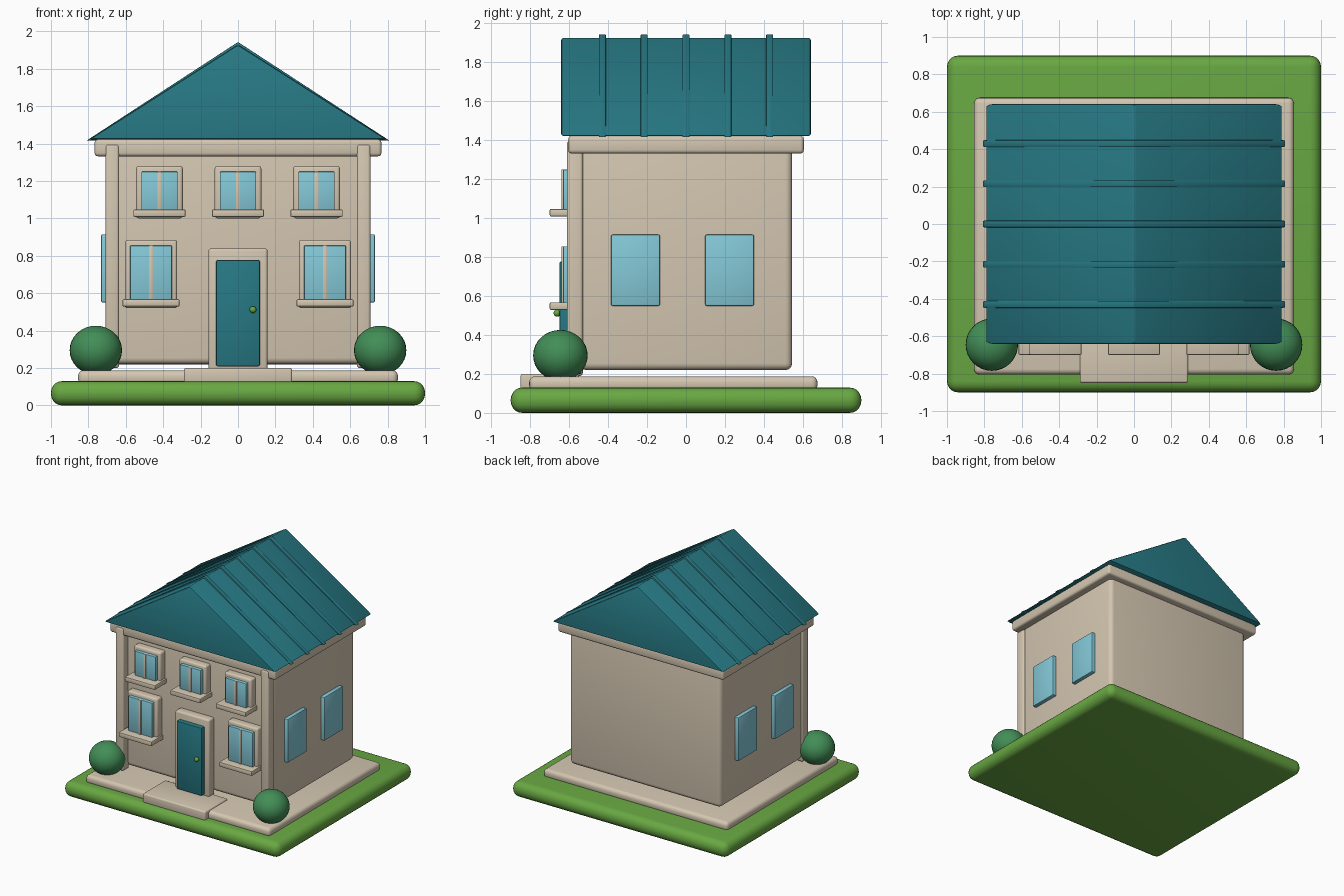
import bpy, math

if "Cube" in bpy.data.objects:
    bpy.data.objects.remove(bpy.data.objects["Cube"])


def material(name, rgb):
    m = bpy.data.materials.new(name)
    m.use_nodes = True
    m.diffuse_color = (*rgb, 1)
    m.node_tree.nodes["Principled BSDF"].inputs["Base Color"].default_value = (*rgb, 1)
    return m


STONE = material("warm stone", (0.66, 0.57, 0.44))
TEAL = material("teal", (0.02, 0.19, 0.23))
GLASS = material("sky glass", (0.23, 0.58, 0.68))
GRASS = material("grass green", (0.14, 0.39, 0.055))
LEAF = material("leaf green", (0.055, 0.27, 0.095))


def finish(ob, name, mat, bevel=0.0, segments=3):
    ob.name = name
    ob.data.materials.clear()
    ob.data.materials.append(mat)
    bpy.ops.object.select_all(action='DESELECT')
    ob.select_set(True)
    bpy.context.view_layer.objects.active = ob
    if bevel:
        mod = ob.modifiers.new("rounded edges", 'BEVEL')
        mod.width, mod.segments = bevel, segments
        bpy.ops.object.modifier_apply(modifier=mod.name)
    bpy.ops.object.shade_smooth_by_angle(angle=math.radians(35))
    return ob


def box(name, mat, x, y, z, bevel=0.0, segments=3):
    """Box from (low, high) ranges on each axis."""
    bpy.ops.mesh.primitive_cube_add(size=1)
    ob = bpy.context.object
    ob.location = [(r[0] + r[1]) / 2 for r in (x, y, z)]
    ob.scale = [r[1] - r[0] for r in (x, y, z)]
    bpy.ops.object.transform_apply(location=True, scale=True)
    return finish(ob, name, mat, bevel, segments)


def gable(name, half, low, peak, y, bevel):
    """Triangular prism running along y."""
    tri = [(-half, low), (half, low), (0, peak)]
    verts = [(px, py, pz) for py in y for px, pz in tri]
    faces = [(0, 1, 2), (5, 4, 3), (0, 3, 4, 1), (1, 4, 5, 2), (2, 5, 3, 0)]
    me = bpy.data.meshes.new(name)
    me.from_pydata(verts, [], faces)
    ob = bpy.data.objects.new(name, me)
    bpy.context.collection.objects.link(ob)
    return finish(ob, name, TEAL, bevel, 2)


def ball(name, mat, loc, scale):
    bpy.ops.mesh.primitive_uv_sphere_add(segments=32, ring_count=16, location=loc)
    bpy.context.object.scale = scale
    return finish(bpy.context.object, name, mat)


def front_window(name, cx, z, width, sill_width):
    """Framed window with two panes, a mullion and a sill."""
    low, high = z
    w, s = width / 2, sill_width / 2
    g = w - 0.028
    box(name + "_frame", STONE, (cx - w, cx + w), (-0.605, -0.53), z, 0.015)
    box(name + "_glass", GLASS, (cx - g, cx + g), (-0.632, -0.56),
        (low + 0.03, high - 0.03), 0.006, 2)
    box(name + "_mullion", STONE, (cx - 0.011, cx + 0.011), (-0.64, -0.56),
        (low + 0.03, high - 0.03), 0.004, 2)
    box(name + "_sill", STONE, (cx - s, cx + s), (-0.70, -0.53),
        (low + 0.008, low + 0.048), 0.008, 2)


# Ground
box("lawn", GRASS, (-1, 1), (-0.9, 0.9), (0, 0.13), 0.06, 5)
box("paving", STONE, (-0.855, 0.855), (-0.805, 0.675), (0.11, 0.188), 0.03, 4)
box("front_step", STONE, (-0.29, 0.29), (-0.85, -0.55), (0.12, 0.2), 0.012)

# House
box("walls", STONE, (-0.7, 0.7), (-0.545, 0.545), (0.22, 1.4), 0.035, 4)
box("cornice", STONE, (-0.767, 0.767), (-0.605, 0.605), (1.332, 1.422), 0.018)
gable("roof", 0.797, 1.422, 1.93, (-0.642, 0.642), 0.014)
for i in range(-2, 3):
    y = i * 0.215
    gable("roof_rib", 0.808, 1.417, 1.943, (y - 0.018, y + 0.018), 0.003)

# Door
box("door_frame", STONE, (-0.158, 0.158), (-0.61, -0.53), (0.19, 0.84), 0.015)
box("door", TEAL, (-0.117, 0.117), (-0.65, -0.56), (0.208, 0.778), 0.01, 2)
ball("door_knob", GRASS, (0.08, -0.662, 0.512), (0.018, 0.018, 0.018))

# Front windows
for cx in (-0.42, 0, 0.42):
    front_window("upper_window", cx, (1.0, 1.28), 0.25, 0.28)
for cx in (-0.465, 0.465):
    front_window("lower_window", cx, (0.52, 0.885), 0.28, 0.305)

# Both sides
for side, word in ((-1, "right"), (1, "left")):
    box(word + "_corner_post", STONE, sorted((side * 0.636, side * 0.708)),
        (-0.612, -0.53), (0.2, 1.395), 0.014)
    for y in ((-0.385, -0.133), (0.098, 0.35)):
        box(word + "_side_window", GLASS, sorted((side * 0.68, side * 0.732)),
            y, (0.55, 0.915), 0.008, 2)
    ball(word + "_bush", LEAF, (side * 0.76, -0.645, 0.295), (0.14, 0.14, 0.131))
